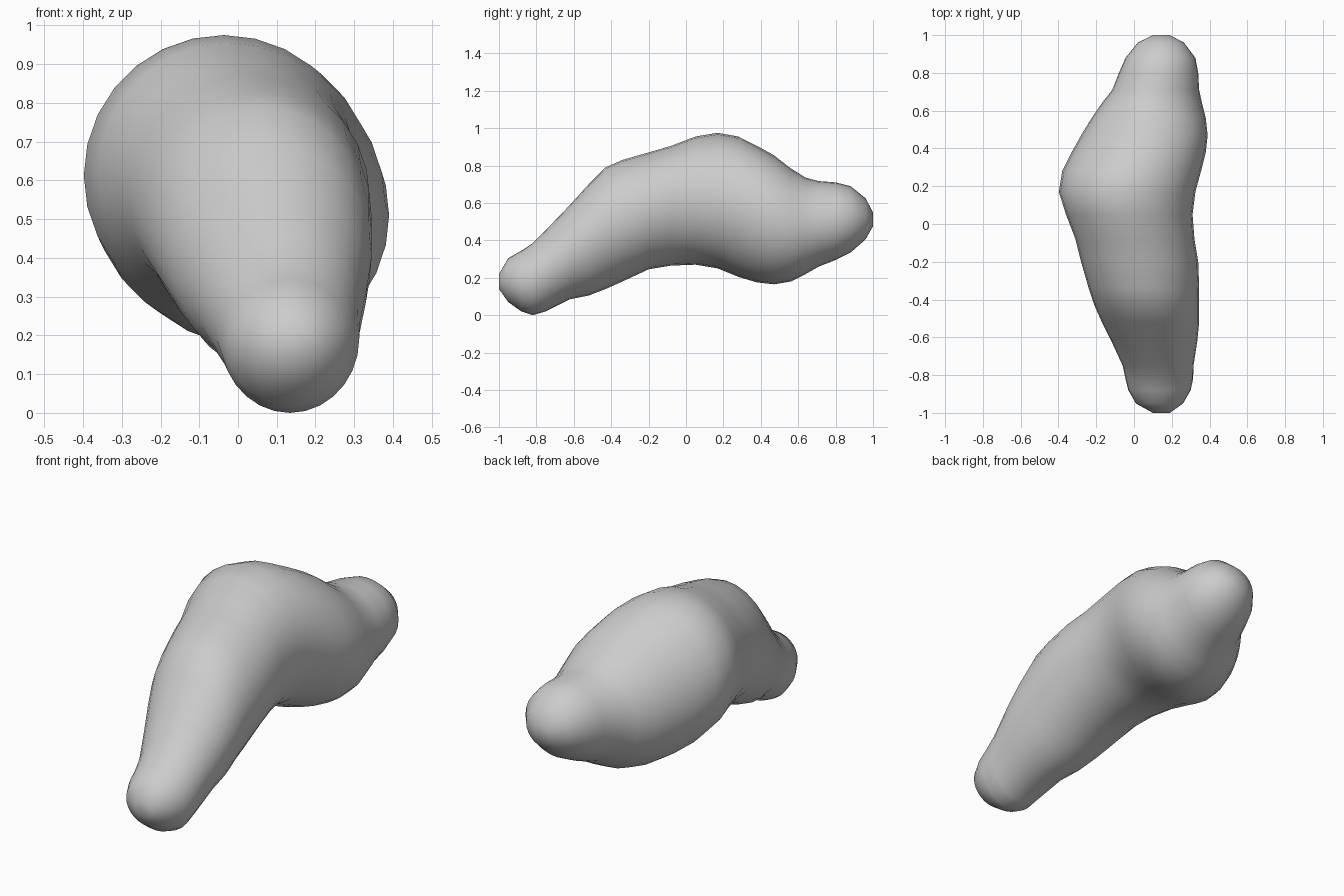
import bpy, bmesh
from math import cos, sin, pi

# Cross-sections along the body: y, x min, x max, z min, z max
SECTIONS = [
    (-1.00, 0.10, 0.19, 0.14, 0.22),
    (-0.95, 0.01, 0.26, 0.07, 0.305),
    (-0.88, -0.03, 0.30, 0.02, 0.345),
    (-0.82, -0.045, 0.313, 0.00, 0.385),
    (-0.75, -0.06, 0.315, 0.02, 0.455),
    (-0.62, -0.12, 0.335, 0.085, 0.59),
    (-0.52, -0.17, 0.345, 0.105, 0.70),
    (-0.43, -0.21, 0.345, 0.14, 0.79),
    (-0.34, -0.24, 0.345, 0.18, 0.83),
    (-0.20, -0.28, 0.34, 0.245, 0.87),
    (-0.08, -0.31, 0.32, 0.265, 0.905),
    (0.05, -0.36, 0.31, 0.27, 0.955),
    (0.17, -0.398, 0.325, 0.25, 0.975),
    (0.28, -0.38, 0.355, 0.205, 0.955),
    (0.38, -0.33, 0.38, 0.175, 0.905),
    (0.47, -0.28, 0.39, 0.165, 0.855),
    (0.56, -0.225, 0.38, 0.18, 0.785),
    (0.64, -0.17, 0.36, 0.22, 0.735),
    (0.71, -0.115, 0.345, 0.26, 0.717),
    (0.80, -0.08, 0.34, 0.295, 0.71),
    (0.88, -0.045, 0.325, 0.335, 0.69),
    (0.96, 0.02, 0.265, 0.405, 0.625),
    (1.00, 0.10, 0.19, 0.475, 0.55),
]
SIDES = 28

# Bent rounded body lofted through the sections
bm = bmesh.new()
rings = []
for y, x0, x1, z0, z1 in SECTIONS:
    cx, cz, rx, rz = (x0 + x1) / 2, (z0 + z1) / 2, (x1 - x0) / 2, (z1 - z0) / 2
    rings.append([bm.verts.new((cx + rx * cos(2 * pi * i / SIDES), y,
                                cz + rz * sin(2 * pi * i / SIDES)))
                  for i in range(SIDES)])
for a, b in zip(rings, rings[1:]):
    for i in range(SIDES):
        j = (i + 1) % SIDES
        bm.faces.new((a[i], a[j], b[j], b[i]))

# Closed tips
bm.faces.new(rings[0])
bm.faces.new(rings[-1])
bmesh.ops.recalc_face_normals(bm, faces=bm.faces)
for f in bm.faces:
    f.smooth = True

mesh = bpy.data.meshes.new("rounded_body")
bm.to_mesh(mesh)
bm.free()
body = bpy.data.objects.new("rounded_body", mesh)
bpy.context.collection.objects.link(body)
